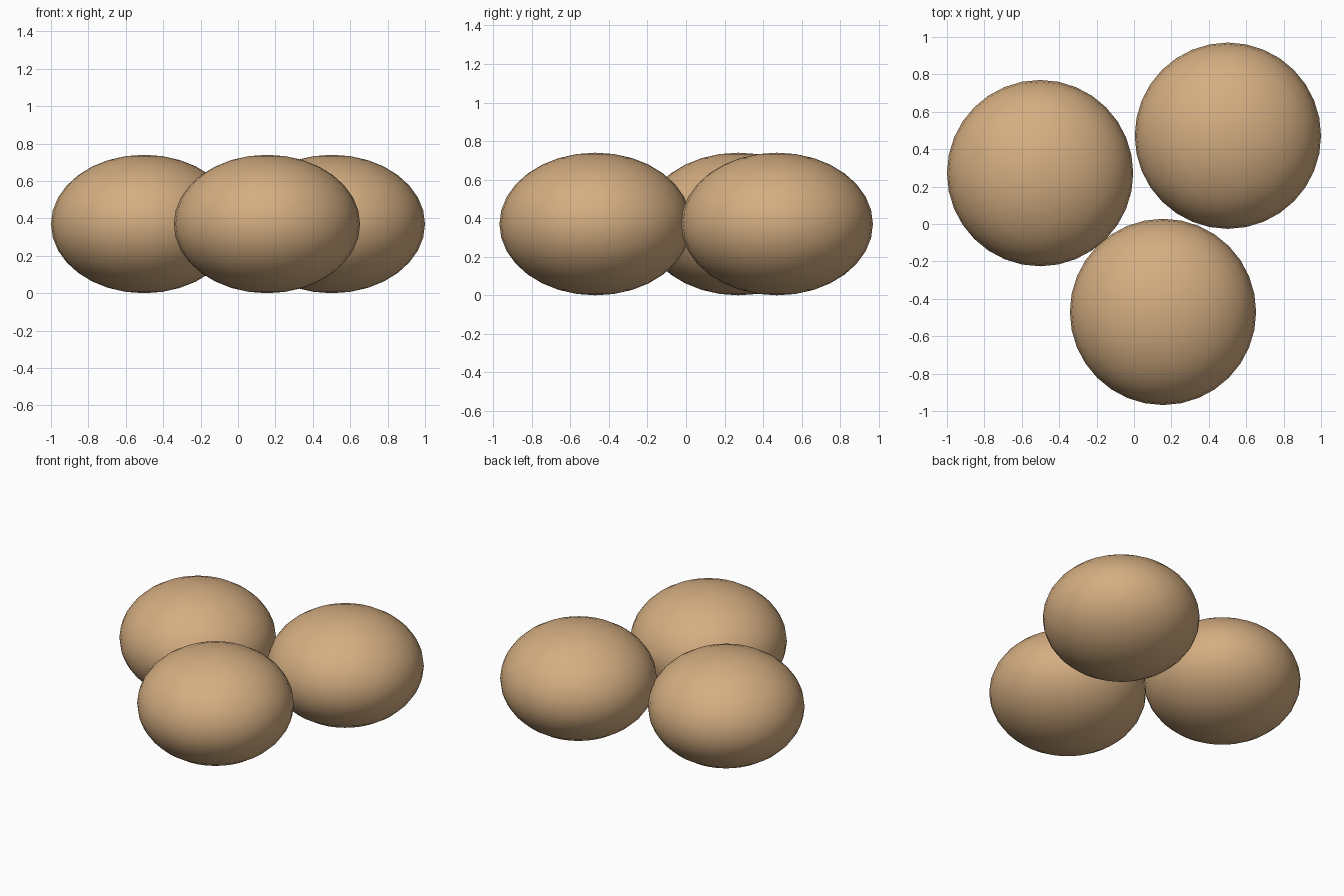
import bpy

if "Cube" in bpy.data.objects:
    bpy.data.objects.remove(bpy.data.objects["Cube"])

# Shared tan material
tan = bpy.data.materials.new("tan")
tan.diffuse_color = (0.66, 0.42, 0.22, 1)
tan.use_nodes = True
tan.node_tree.nodes["Principled BSDF"].inputs["Base Color"].default_value = tan.diffuse_color

RADIUS, HALF_HEIGHT = 0.498, 0.37


def pebble(name, x, y):
    """Smooth, flattened round body resting on the floor."""
    bpy.ops.mesh.primitive_uv_sphere_add(segments=32, ring_count=16, radius=1,
                                         location=(x, y, HALF_HEIGHT))
    ob = bpy.context.object
    ob.name = name
    ob.scale = (RADIUS, RADIUS, HALF_HEIGHT)
    bpy.ops.object.transform_apply(location=False, rotation=False, scale=True)
    bpy.ops.object.shade_smooth()
    ob.data.materials.append(tan)
    return ob


# Loose cluster of three
pebble("left_pebble", -0.502, 0.272)
pebble("right_pebble", 0.502, 0.472)
pebble("front_pebble", 0.155, -0.470)
